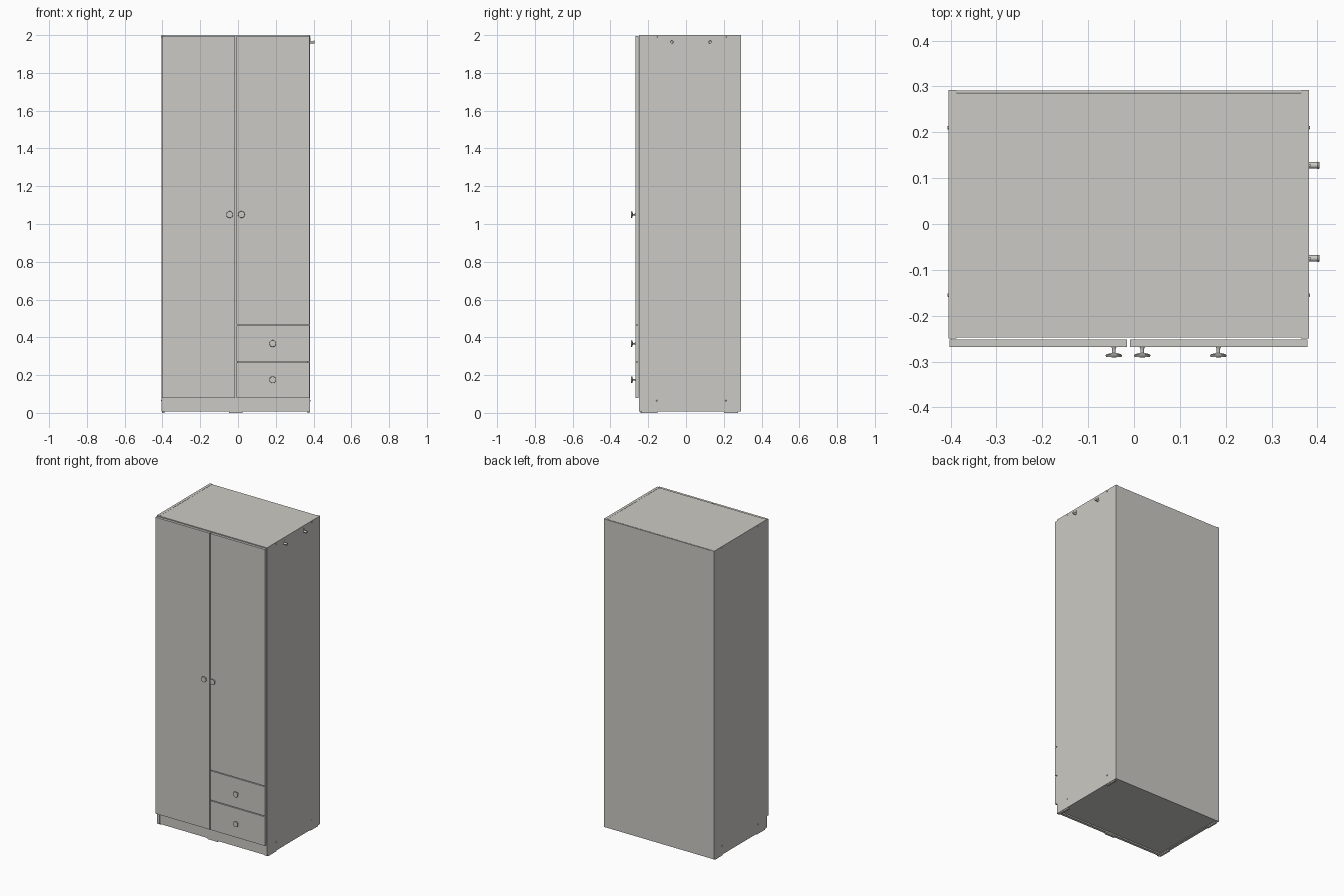
import bpy, bmesh
from math import pi, radians
from mathutils import Matrix, Vector

cube = bpy.data.objects.get("Cube")
if cube:
    bpy.data.objects.remove(cube, do_unlink=True)

grey = bpy.data.materials.new("warm grey")
grey.use_nodes = True
COLOUR = (0.6, 0.59, 0.555, 1)
grey.diffuse_color = COLOUR
grey.node_tree.nodes["Principled BSDF"].inputs["Base Color"].default_value = COLOUR


def finish(name, bm, smooth=False):
    bmesh.ops.recalc_face_normals(bm, faces=bm.faces)
    mesh = bpy.data.meshes.new(name)
    bm.to_mesh(mesh)
    bm.free()
    mesh.materials.append(grey)
    ob = bpy.data.objects.new(name, mesh)
    bpy.context.collection.objects.link(ob)
    if smooth:
        bpy.ops.object.select_all(action='DESELECT')
        bpy.context.view_layer.objects.active = ob
        ob.select_set(True)
        bpy.ops.object.shade_smooth_by_angle(angle=radians(35))
    return ob


def panel(name, x, y, z):
    """Box given by its extent along each axis."""
    lo, hi = Vector((x[0], y[0], z[0])), Vector((x[1], y[1], z[1]))
    bm = bmesh.new()
    bmesh.ops.create_cube(bm, size=1, matrix=Matrix.Translation((lo + hi) / 2)
                          @ Matrix.Diagonal((*(hi - lo), 1)))
    return finish(name, bm)


def turned(name, profile, place, axis, steps=24):
    """Lathe a (radius, height) profile, pointing along the given axis."""
    bm = bmesh.new()
    verts = [bm.verts.new((r, 0, h)) for r, h in profile]
    edges = [bm.edges.new(pair) for pair in zip(verts, verts[1:])]
    bmesh.ops.spin(bm, geom=verts + edges, cent=(0, 0, 0), axis=(0, 0, 1),
                   angle=2 * pi, steps=steps)
    bmesh.ops.remove_doubles(bm, verts=bm.verts, dist=1e-5)
    turn = Vector((0, 0, 1)).rotation_difference(Vector(axis)).to_matrix().to_4x4()
    bm.transform(Matrix.Translation(place) @ turn)
    return finish(name, bm, True)


LEFT, RIGHT = 0.382, -0.405      # outer faces of the carcass
T = 0.018                        # board thickness
FRONT, BACK = -0.25, 0.292
BASE = 0.008
inner = (RIGHT + T, LEFT - T)
MID = -0.012                     # centre of the gap between the doors

# Carcass
panel("left_side", (LEFT - T, LEFT), (FRONT, BACK), (BASE, 2))
panel("right_side", (RIGHT, RIGHT + T), (FRONT, BACK), (BASE, 2))
panel("top_board", inner, (FRONT + 0.002, 0.286), (2 - T, 1.999))
panel("back_board", inner, (0.287, 0.291), (BASE, 1.998))
panel("bottom_board", inner, (-0.22, 0.286), (0.012, 0.08))
panel("plinth", inner, (-0.244, -0.226), (BASE, 0.08))
panel("floor_board", inner, (FRONT + 0.002, 0.286), (0.066, 0.082))
panel("partition", (MID - T / 2, MID + T / 2), (FRONT + 0.002, 0.286), (0.082, 2 - T))
panel("drawer_shelf", (MID + T / 2, inner[1]), (FRONT + 0.002, 0.286), (0.455, 0.473))

# Doors and drawer fronts
face = (-0.268, -0.252)
right_x, left_x = (-0.403, -0.015), (-0.009, 0.379)
panel("right_door", right_x, face, (0.08, 1.995))
panel("left_door", left_x, face, (0.467, 1.995))
panel("upper_drawer_front", left_x, face, (0.273, 0.462))
panel("lower_drawer_front", left_x, face, (0.08, 0.268))

# Knobs
knob = [(0, 0), (0.006, 0), (0.004, 0.004), (0.004, 0.013), (0.016, 0.016),
        (0.018, 0.018), (0.017, 0.022), (0, 0.023)]
for name, x, z in (("right_door_knob", -0.044, 1.05), ("left_door_knob", 0.018, 1.05),
                   ("upper_drawer_knob", 0.184, 0.367), ("lower_drawer_knob", 0.184, 0.175)):
    turned(name, knob, (x, face[0], z), (0, -1, 0))

# Pegs with hanging plates on the left side
peg = [(0, 0), (0.007, 0), (0.007, 0.018), (0.008, 0.019), (0.007, 0.023), (0, 0.023)]
for i, y in enumerate((-0.075, 0.128)):
    turned(f"side_peg_{i + 1}", peg, (LEFT, y, 1.963), (1, 0, 0))
    panel(f"peg_plate_{i + 1}", (LEFT, LEFT + 0.003), (y - 0.003, y + 0.003), (1.963, 1.984))

# Screw caps and floor pads
cap = [(0, 0), (0.004, 0), (0.003, 0.002), (0, 0.002)]
for side, x, d in (("left", LEFT, 1), ("right", RIGHT, -1)):
    for y in (-0.155, 0.21):
        for z in (0.065, 1.99):
            turned(f"{side}_screw_cap", cap, (x, y, z), (d, 0, 0), 12)
    for end, y in (("front", (-0.235, -0.15)), ("back", (0.2, 0.275))):
        xs = sorted((x - d * 0.003, x - d * 0.015))
        panel(f"{side}_{end}_pad", xs, y, (0, BASE))
panel("middle_pad", (MID - 0.035, MID + 0.035), (-0.242, -0.228), (0, BASE))
